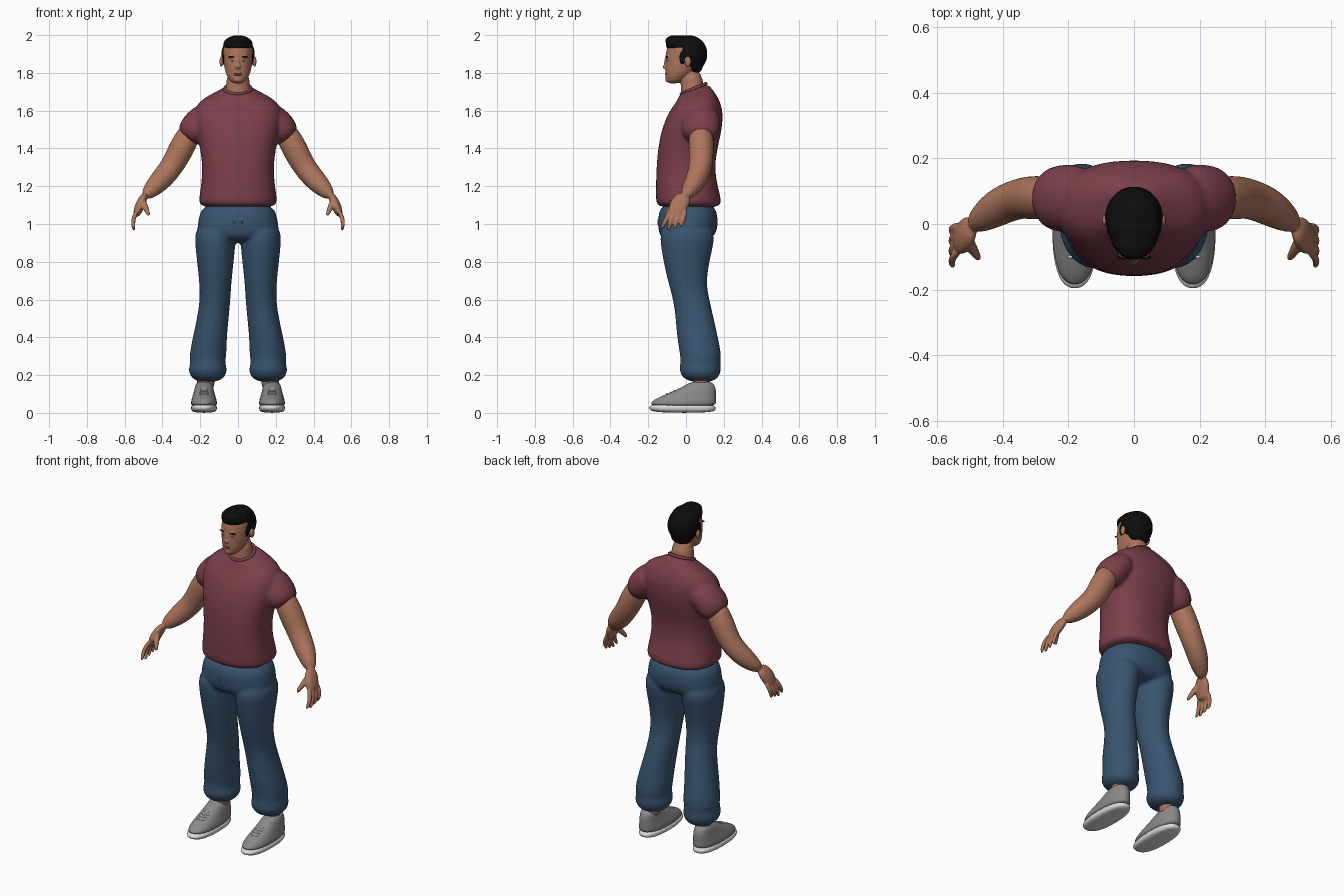
import bpy, bmesh, math
from mathutils import Vector, Matrix

if "Cube" in bpy.data.objects:
    bpy.data.objects.remove(bpy.data.objects["Cube"], do_unlink=True)


def material(name, red, green, blue):
    mat = bpy.data.materials.new(name)
    mat.use_nodes = True
    mat.diffuse_color = (red, green, blue, 1)
    shader = mat.node_tree.nodes["Principled BSDF"]
    shader.inputs["Base Color"].default_value = mat.diffuse_color
    shader.inputs["Roughness"].default_value = 0.8
    return mat


skin = material("skin", .42, .18, .11)
lip_tint = material("lip tint", .3, .11, .08)
black = material("hair black", .004, .004, .004)
maroon = material("shirt maroon", .2, .05, .07)
denim = material("denim blue", .04, .09, .16)
grey = material("shoe grey", .25, .25, .25)
white = material("sole white", .7, .7, .7)
tan = material("cord tan", .4, .3, .2)
both_sides = {"left": 1, "right": -1}


def join_rings(bm, rings):
    """Join rings of points into a closed tube."""
    rows = [[bm.verts.new(point) for point in ring] for ring in rings]
    for low, high in zip(rows, rows[1:]):
        for i in range(len(low)):
            bm.faces.new((low[i - 1], low[i], high[i], high[i - 1]))
    bm.faces.new(rows[0])
    bm.faces.new(rows[-1])


def outline(power=2, count=24):
    """Points of a unit superellipse."""
    for i in range(count):
        angle = math.tau * i / count
        c, s = math.cos(angle), math.sin(angle)
        yield (math.copysign(abs(c) ** (2 / power), c),
               math.copysign(abs(s) ** (2 / power), s))


def loft(bm, rows, centre_x=0, power=2, tilt=lambda z: 0):
    """Stack level rings: height, front, back, half width, shift in x."""
    rings = []
    for z, front, back, half_width, *shift in rows:
        middle, depth = (front + back) / 2, (back - front) / 2
        x = sum(shift, centre_x)
        rings.append([(x + half_width * u, middle + depth * v, z + tilt(z) * depth * v)
                      for u, v in outline(power)])
    join_rings(bm, rings)


def tube(bm, rows, side=1, widen=1):
    """Rings across a path: x, y, z, radius; widen stretches them front to back."""
    points = [Vector((side * x, y, z)) for x, y, z, radius in rows]
    rings = []
    for k, point in enumerate(points):
        before, after = points[max(k - 1, 0)], points[min(k + 1, len(points) - 1)]
        along = (after - before).normalized()
        depth = Vector((0, 1, 0))
        depth = (depth - along * along.dot(depth)).normalized()
        across = depth.cross(along)
        radius = rows[k][-1]
        rings.append([point + across * radius * u + depth * radius * widen * v
                      for u, v in outline()])
    join_rings(bm, rings)


def ball(bm, centre, radii):
    place = Matrix.Translation(centre) @ Matrix.Diagonal((*radii, 1))
    bmesh.ops.create_icosphere(bm, subdivisions=3, radius=1, matrix=place)


def finish(bm, name, mat, voxel=None, subdivide=2):
    """Turn the mesh into a smooth object, fused if a voxel size is given."""
    bmesh.ops.recalc_face_normals(bm, faces=bm.faces)
    for face in bm.faces:
        face.smooth = True
    mesh = bpy.data.meshes.new(name)
    bm.to_mesh(mesh)
    bm.free()
    mesh.materials.append(mat)
    obj = bpy.data.objects.new(name, mesh)
    bpy.context.scene.collection.objects.link(obj)
    if subdivide:
        divide = obj.modifiers.new("Subdivide", 'SUBSURF')
        divide.levels = divide.render_levels = subdivide
    if voxel:
        fuse = obj.modifiers.new("Fuse", 'REMESH')
        fuse.mode = 'VOXEL'
        fuse.voxel_size = voxel
        fuse.use_smooth_shade = True
        relax = obj.modifiers.new("Relax", 'SMOOTH')
        relax.factor, relax.iterations = 0.5, 4


# Shirt: torso and sleeves fused, neckline dipping to the front
shirt = bmesh.new()
loft(shirt, [(1.08, -.16, .19, .21), (1.13, -.16, .19, .21), (1.3, -.16, .14, .18),
             (1.48, -.14, .19, .22), (1.6, -.09, .2, .24), (1.66, -.05, .17, .2),
             (1.7, -.04, .13, .1), (1.72, -.03, .11, .07)],
     power=2.4, tilt=lambda z: max(0, 4 * z - 6.5))
for side in both_sides.values():
    tube(shirt, [(.13, .09, 1.6, .07), (.2, .08, 1.54, .09), (.28, .07, 1.44, .08)],
         side, widen=1.2)
finish(shirt, "shirt", maroon, voxel=.01)

# Collar band
bpy.ops.mesh.primitive_torus_add(location=(0, .04, 1.715), rotation=(.4, 0, 0),
                                 major_radius=.07, minor_radius=.009)
collar = bpy.context.object
collar.name = "collar"
collar.data.materials.append(maroon)
bpy.ops.object.shade_smooth()

# Trousers: hips and legs fused, gathered at the cuffs
trousers = bmesh.new()
loft(trousers, [(1.12, -.13, .15, .18), (1.04, -.15, .17, .21),
                (.96, -.15, .17, .22), (.9, -.12, .12, .2)], power=2.3)
for side in both_sides.values():
    loft(trousers, [(1, -.14, .16, .11), (.9, -.14, .15, .11), (.7, -.1, .1, .085),
                    (.58, -.06, .13, .08), (.4, -.05, .17, .09, side * .03),
                    (.3, -.03, .19, .1, side * .04), (.26, -.03, .18, .09, side * .04),
                    (.22, -.04, .19, .11, side * .04), (.16, 0, .16, .07, side * .04)],
         centre_x=side * .12)
finish(trousers, "trousers", denim, voxel=.01)

# Drawstring ends
drawstring = bmesh.new()
for side in both_sides.values():
    ball(drawstring, (side * .02, -.147, 1.01), (.003, .004, .02))
finish(drawstring, "drawstring", tan, subdivide=0)

# Arms with palms, fingers and thumbs
arms = bmesh.new()
for side in both_sides.values():
    tube(arms, [(.23, .08, 1.53, .06), (.3, .08, 1.4, .07), (.35, .08, 1.3, .06),
                (.42, .05, 1.22, .06), (.5, -.01, 1.14, .03)], side)
    tube(arms, [(.49, 0, 1.16, .02), (.52, -.04, 1.1, .027), (.54, -.06, 1.04, .02)],
         side, widen=2)
    for finger in range(4):
        spread = .026 * finger - .04
        curl = .01 * abs(finger - 1)
        tube(arms, [(.53, -.04 + spread, 1.08, .012),
                    (.56, -.06 + spread * 1.2, 1.02, .012),
                    (.55, -.08 + spread * 1.3, .96 + curl, .01)], side)
    tube(arms, [(.51, -.04, 1.13, .02), (.49, -.08, 1.09, .016), (.47, -.11, 1.04, .01)],
         side)
finish(arms, "arms_and_hands", skin, voxel=.0055)

# Head with neck, nose, chin, brow ridge and ears
head = bmesh.new()
loft(head, [(1.74, -.1, -.04, .03), (1.78, -.11, .02, .06), (1.83, -.11, .08, .075),
            (1.9, -.11, .1, .08), (1.95, -.1, .09, .08), (1.98, -.05, .05, .04)])
loft(head, [(1.6, -.02, .11, .08), (1.7, -.03, .1, .065), (1.83, -.03, .08, .06)])
ball(head, (0, -.11, 1.833), (.015, .015, .012))
ball(head, (0, -.106, 1.855), (.01, .01, .03))
ball(head, (0, -.1, 1.765), (.02, .01, .015))
for side in both_sides.values():
    ball(head, (side * .03, -.095, 1.884), (.02, .012, .008))
    ball(head, (side * .088, .01, 1.86), (.01, .018, .03))
finish(head, "head", skin, voxel=.005, subdivide=1)

# Hair: skull cap, crown, swept fringe, nape and sideburns
hair = bmesh.new()
ball(hair, (0, .02, 1.9), (.09, .095, .1))
ball(hair, (0, -.01, 1.95), (.08, .1, .05))
ball(hair, (0, -.06, 1.97), (.06, .05, .03))
ball(hair, (0, .045, 1.835), (.065, .045, .04))
for side in both_sides.values():
    ball(hair, (side * .073, -.02, 1.88), (.01, .015, .04))
finish(hair, "hair", black, voxel=.006, subdivide=1)

# Facial details
eyebrows, eyes, irises, lips = (bmesh.new() for part in range(4))
for side in both_sides.values():
    ball(eyebrows, (side * .033, -.101, 1.885), (.02, .007, .004))
    ball(eyes, (side * .031, -.097, 1.862), (.011, .006, .003))
    ball(irises, (side * .031, -.1, 1.862), (.004, .005, .003))
for height in (1.797, 1.79):
    ball(lips, (0, -.104, height), (.02, .007, .004))
finish(eyebrows, "eyebrows", black, subdivide=0)
finish(eyes, "eyes", white, subdivide=0)
finish(irises, "irises", black, subdivide=0)
finish(lips, "lips", lip_tint, subdivide=0)

# Ankles and laced shoes
for label, side in both_sides.items():
    ankle, upper, sole, laces = (bmesh.new() for part in range(4))
    tube(ankle, [(.17, .08, .25, .05), (.17, .08, .1, .05)], side)
    loft(upper, [(.03, -.19, .16, .07), (.06, -.19, .16, .07), (.09, -.13, .16, .06),
                 (.13, -.03, .16, .05), (.17, .03, .14, .04)],
         centre_x=side * .18, power=2.3)
    loft(sole, [(0, -.17, .15, .06), (.02, -.2, .16, .07), (.05, -.2, .16, .07)],
         centre_x=side * .18, power=2.4)
    for row in range(4):
        ball(laces, (side * .18, .02 * row - .1, .008 * row + .1), (.025, .005, .005))
    finish(ankle, label + "_ankle", skin)
    finish(upper, label + "_shoe_upper", grey)
    finish(sole, label + "_shoe_sole", white)
    finish(laces, label + "_shoe_laces", white, subdivide=0)
